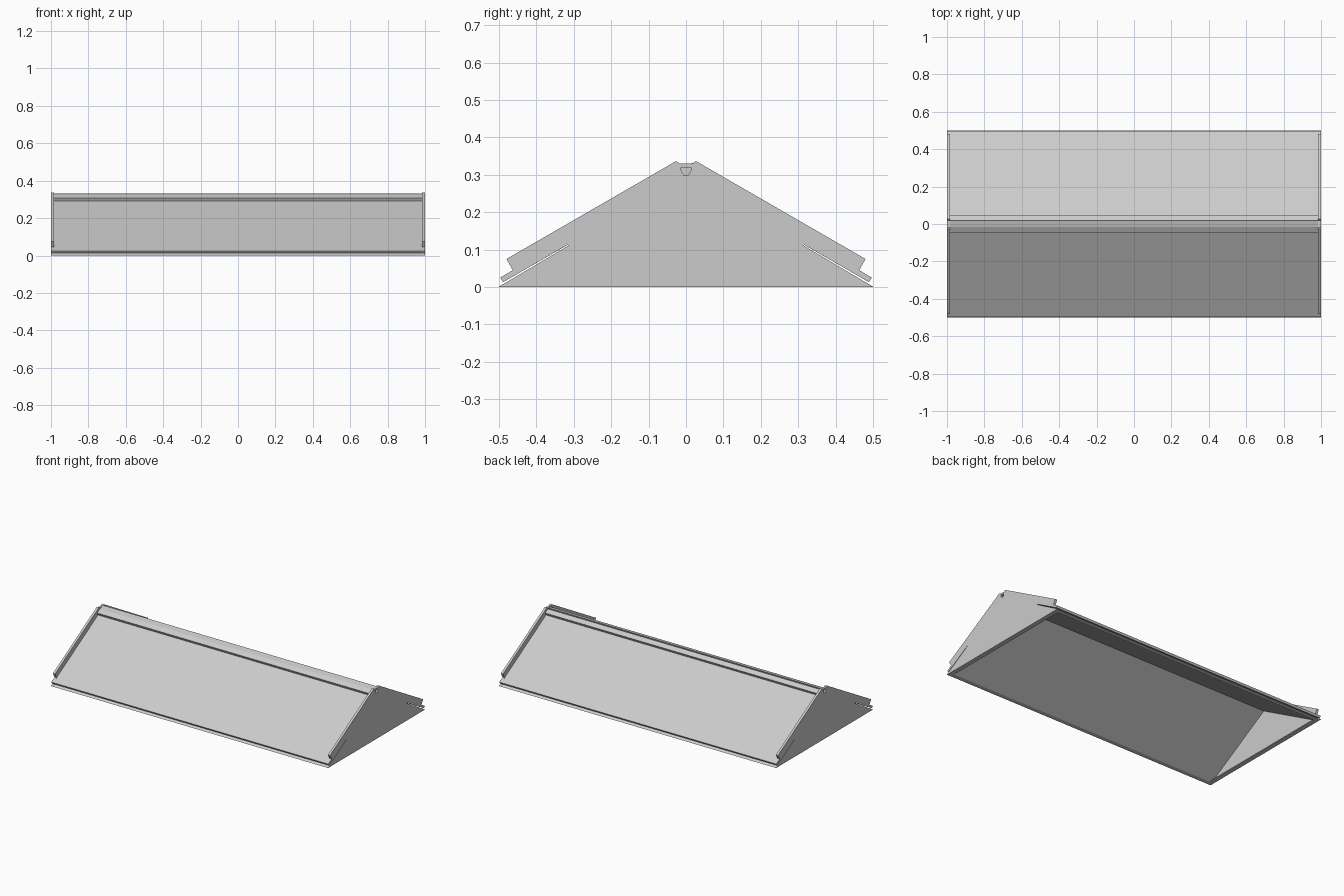
import bpy, bmesh, math

if "Cube" in bpy.data.objects:
    bpy.data.objects.remove(bpy.data.objects["Cube"])

T = math.tan(math.radians(30))  # roof pitch
grey = bpy.data.materials.new("light_grey")
grey.diffuse_color = (0.6, 0.6, 0.6, 1)
grey.use_nodes = True
grey.node_tree.nodes["Principled BSDF"].inputs["Base Color"].default_value = grey.diffuse_color


def prism(name, profile, x0, x1):
    """Extrude a (y, z) outline along x."""
    bm = bmesh.new()
    face = bm.faces.new([bm.verts.new((x0, y, z)) for y, z in profile])
    new = bmesh.ops.extrude_face_region(bm, geom=[face])["geom"]
    bmesh.ops.translate(bm, vec=(x1 - x0, 0, 0),
                        verts=[v for v in new if isinstance(v, bmesh.types.BMVert)])
    bmesh.ops.recalc_face_normals(bm, faces=bm.faces)
    me = bpy.data.meshes.new(name)
    bm.to_mesh(me)
    bm.free()
    ob = bpy.data.objects.new(name, me)
    me.materials.append(grey)
    bpy.context.collection.objects.link(ob)
    return ob


def slope(y, apex):
    return (y, apex - T * y)


def both(half):
    """Right half outline plus its mirror image."""
    return half + [(-y, z) for y, z in reversed(half)]


# Roof skins, one sheet folded over the ridge each
prism("outer_roof", both([slope(0, 0.312), slope(0.497, 0.312), (0.489, 0.013),
                          slope(0, 0.295)])[0:4] , -0.985, 0.985)
prism("outer_roof_front", [(-y, z) for y, z in
                           [slope(0, 0.312), slope(0.497, 0.312), (0.489, 0.013),
                            slope(0, 0.295)]], -0.985, 0.985)
for s, side in ((1, "back"), (-1, "front")):
    # Inner lining under the roof, reaching the ground
    prism("inner_lining_" + side,
          [(s * y, z) for y, z in [(0, 0.2885), (0.4995, 0), (0.471, 0), (0, 0.272)]],
          -0.985, 0.985)
    # Eave strip running the full width through the end notches
    prism("eave_strip_" + side,
          [(s * y, z) for y, z in [slope(0.463, 0.312), slope(0.497, 0.312),
                                   (0.489, 0.013), (0.455, 0.0325)]], -1, 1)

# Ridge cap with a raised flat top
prism("ridge_cap", both([(0.02, 0.332), (0.017, 0.323), (0.045, 0.307), (0.036, 0.290),
                         (0, 0.311)])[:-1], -0.985, 0.985)

# Gable end plates with eave notch, slit and ridge notch
half = [(0.018, 0.330), (0.026, 0.337), (0.48, 0.075), (0.463, 0.045),
        (0.497, 0.025), (0.489, 0.013), (0.315, 0.1135), (0.315, 0.1105), (0.5, 0.001), (0.5, 0)]
cutter = prism("hole_cutter", both([(0.0135, 0.319), (0.0125, 0.309), (0.006, 0.3)]), -1.1, 1.1)
cutter.hide_render = True
cutter.hide_viewport = True
for s, side in ((1, "right"), (-1, "left")):
    plate = prism("end_plate_" + side, both(half), s * 0.985, s)
    hole = plate.modifiers.new("hole", "BOOLEAN")
    hole.operation, hole.object, hole.solver = "DIFFERENCE", cutter, "EXACT"
    # Folded foot along the bottom of the plate
    prism("end_foot_" + side, [(-0.498, 0), (0.498, 0), (0.488, 0.006), (-0.488, 0.006)],
          s * 0.97, s * 0.985)
